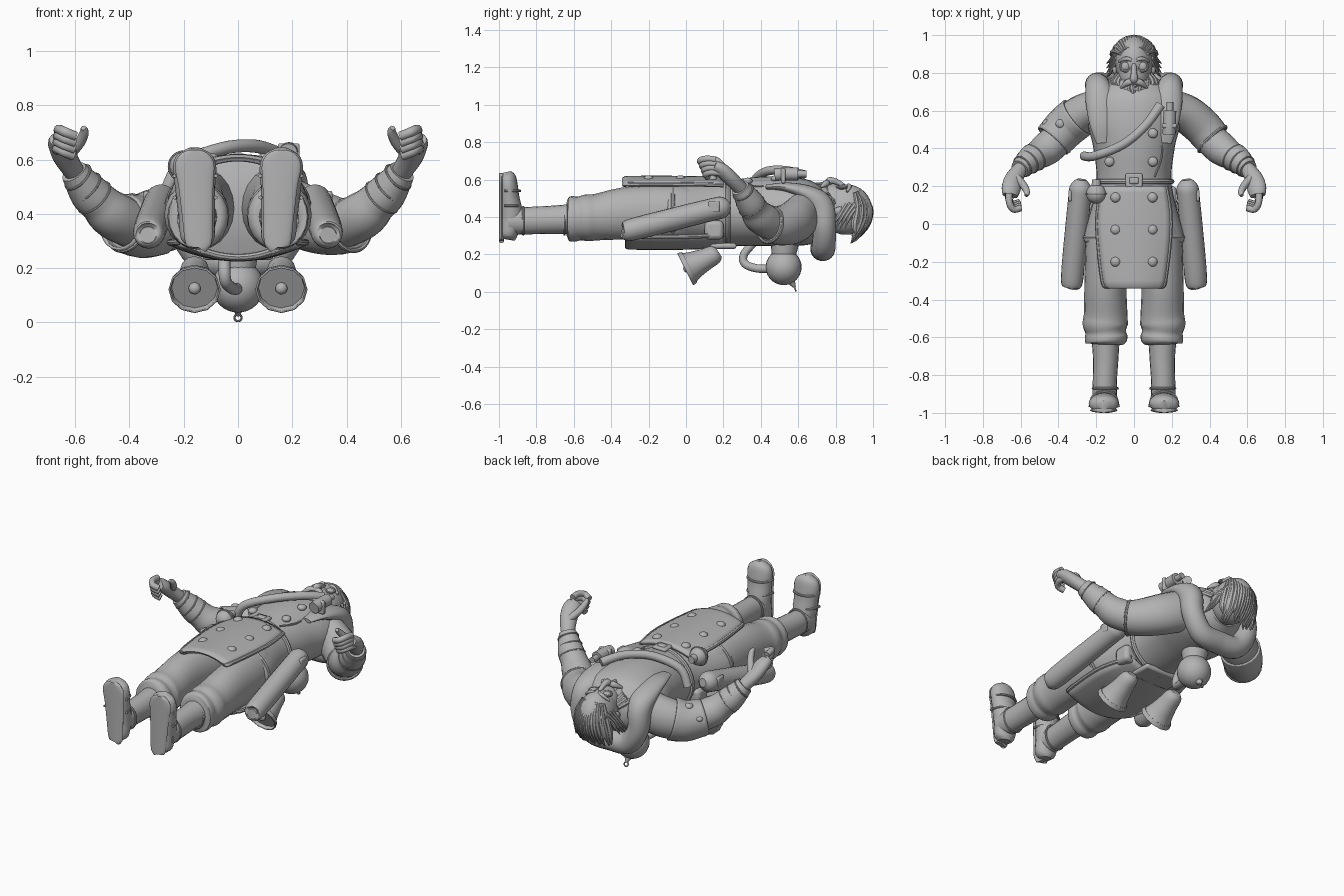
import bpy, bmesh, math, random
from mathutils import Vector, Matrix

default_cube = bpy.data.objects.get("Cube")
if default_cube:
    bpy.data.objects.remove(default_cube, do_unlink=True)
random.seed(4)

# One plain colour for the whole figure
clay = bpy.data.materials.new("plain_grey")
clay.use_nodes = True
grey = (.45, .45, .45, 1)
clay.diffuse_color = grey
clay.node_tree.nodes["Principled BSDF"].inputs["Base Color"].default_value = grey


def finish(name, bm, mirror=False, wall=0, bevel=0):
    """Turn a bmesh into a smooth object, optionally mirrored or thickened."""
    bmesh.ops.recalc_face_normals(bm, faces=bm.faces[:])
    mesh = bpy.data.meshes.new(name)
    bm.to_mesh(mesh)
    bm.free()
    mesh.materials.append(clay)
    mesh.shade_smooth()
    mesh.set_sharp_from_angle(angle=math.radians(40))
    obj = bpy.data.objects.new(name, mesh)
    bpy.context.scene.collection.objects.link(obj)
    if wall:
        solid = obj.modifiers.new("Thickness", 'SOLIDIFY')
        solid.thickness, solid.offset = wall, 0
    if bevel:
        soft = obj.modifiers.new("Soft edge", 'BEVEL')
        soft.width, soft.segments = bevel, 2
    if mirror:
        obj.modifiers.new("Mirror", 'MIRROR')


def spline(stations, steps):
    """Smooth curve through stations of any dimension."""
    points = [Vector(s) for s in stations]
    last = len(points) - 1
    curve = []
    for i in range(last):
        a, b = points[max(i - 1, 0)], points[i]
        c, d = points[i + 1], points[min(i + 2, last)]
        for k in range(steps):
            t = k / steps
            curve.append(b + ((c - a) * t + (a * 2 - b * 5 + c * 4 - d) * t * t
                              + (b * 3 - a - c * 3 + d) * t ** 3) * .5)
    return curve + [points[last]]


def sweep(name, stations, up=(0, 0, 1), sides=20, steps=5, mirror=False, wall=0):
    """Sweep ellipses along stations of x, y, z, half width and half height."""
    curve = spline([tuple(s) + (s[3],) if len(s) == 4 else s for s in stations], steps)
    bm, rings, up = bmesh.new(), [], Vector(up)
    for i, point in enumerate(curve):
        ahead, behind = curve[min(i + 1, len(curve) - 1)], curve[max(i - 1, 0)]
        tangent = Vector((ahead - behind)[:3]).normalized()
        up = (up - tangent * up.dot(tangent)).normalized()
        side, ring = tangent.cross(up), []
        for k in range(sides):
            angle = math.tau * k / sides
            ring.append(bm.verts.new(Vector(point[:3])
                                     + side * math.cos(angle) * max(point[3], .001)
                                     + up * math.sin(angle) * max(point[4], .001)))
        rings.append(ring)
    for low, high in zip(rings, rings[1:]):
        for k in range(sides):
            n = (k + 1) % sides
            bm.faces.new((low[k], low[n], high[n], high[k]))
    if not wall:
        bm.faces.new(rings[0])
        bm.faces.new(rings[-1])
    finish(name, bm, mirror, wall)


def ball(name, centre, size, mirror=False):
    bm = bmesh.new()
    place = Matrix.Translation(centre) @ Matrix.Diagonal((*size, 1))
    bmesh.ops.create_uvsphere(bm, u_segments=24, v_segments=16, radius=1, matrix=place)
    finish(name, bm, mirror)


def block(name, centre, size, mirror=False, bevel=.008):
    bm = bmesh.new()
    place = Matrix.Translation(centre) @ Matrix.Diagonal((*size, 1))
    bmesh.ops.create_cube(bm, size=1, matrix=place)
    finish(name, bm, mirror, bevel=bevel)


def band(name, centre, normal, width, height, thick, mirror=False):
    """Elliptical hoop around an axis."""
    normal = Vector(normal).normalized()
    across = normal.cross(Vector((0, 0, 1))).normalized()
    above = across.cross(normal)
    path = []
    for k in range(25):
        angle = math.tau * k / 24
        p = Vector(centre) + across * math.cos(angle) * width + above * math.sin(angle) * height
        path.append((*p, thick))
    sweep(name, path, up=normal, sides=8, steps=2, mirror=mirror)


def flap(name, stations, bulge, thick):
    """Curved hanging cloth from stations of y, half width and z, with a rolled rim."""
    curve, bm, cols = spline(stations, 4), bmesh.new(), 12
    def spot(row, u):
        return Vector((u * row[1], row[0], row[2] - bulge * u * u))
    grid = [[bm.verts.new(spot(r, k / cols * 2 - 1)) for k in range(cols + 1)] for r in curve]
    for low, high in zip(grid, grid[1:]):
        for k in range(cols):
            bm.faces.new((low[k], low[k + 1], high[k + 1], high[k]))
    finish(name, bm, wall=thick)
    rim = [spot(r, -1) for r in reversed(curve)]
    rim += [spot(curve[0], k / 6 - 1) for k in range(1, 12)] + [spot(r, 1) for r in curve]
    sweep(name + "_rim", [(*p, thick * .6) for p in rim], sides=8, steps=1)


# Coat body and hanging flaps
sweep("coat", [(0, -.1, .42, .25, .16), (0, -.06, .42, .265, .18), (0, .2, .42, .2, .175),
               (0, .4, .43, .215, .185), (0, .55, .43, .25, .185), (0, .68, .42, .24, .165),
               (0, .78, .42, .11, .1)], sides=36)
flap("front_flap", [(-.325, .14, .605), (-.3, .165, .61), (0, .195, .61), (.2, .17, .605)],
     .035, .02)
flap("back_flap", [(-.315, .2, .24), (-.28, .23, .235), (0, .25, .235), (.2, .18, .245)],
     -.06, .02)
band("coat_hem", (0, -.07, .42), (0, 1, 0), .26, .175, .012)
band("belt", (0, .225, .42), (0, 1, 0), .2, .177, .014)
block("buckle", (0, .23, .605), (.09, .075, .02))
block("buckle_plate", (0, .23, .615), (.05, .035, .015))
for y in (.14, -.03, -.2):
    ball("flap_button", (.097, y, .603), (.027, .027, .02), mirror=True)
for x, y, z in ((-.13, .33, .58), (.1, .33, .592), (.1, .48, .605)):
    ball("chest_button", (x, y, z), (.026, .026, .018))
sweep("coat_seam", [(.11, .25, .58, .005), (.15, .4, .565, .005), (.07, .62, .595, .005)],
      sides=6)

# Padded collar running round the nape and down the chest
sweep("collar", [(.16, .43, .56, .04, .012), (.17, .53, .56, .065, .025),
                 (.178, .65, .525, .078, .045), (.19, .72, .46, .068), (.19, .74, .34, .062),
                 (.12, .735, .24, .064), (0, .73, .23, .066)], mirror=True)

# Legs, gathered cuffs and boots
sweep("trouser", [(.145, -.638, .39, .08, .09), (.145, -.625, .39, .108, .117),
                  (.148, -.6, .39, .113, .122), (.15, -.57, .392, .108, .117),
                  (.152, -.53, .395, .12, .125), (.15, -.47, .4, .115, .125),
                  (.15, -.3, .42, .112, .142), (.13, -.05, .42, .12, .15),
                  (.1, .1, .42, .09, .13)], mirror=True)
sweep("boot_shaft", [(.155, -.95, .375, .068, .07), (.155, -.85, .38, .064, .073),
                     (.15, -.72, .385, .067, .075), (.15, -.6, .39, .075, .08)], mirror=True)
for y in (-.87, -.65):
    band("boot_strap", (.152, y, .38), (0, 1, 0), .066, .074, .006, mirror=True)
sweep("boot_foot", [(.148, -.955, .28, .035, .04), (.148, -.95, .31, .062, .05),
                    (.153, -.935, .4, .068, .064), (.158, -.945, .5, .074, .055),
                    (.16, -.95, .57, .08, .05), (.16, -.955, .615, .066, .044),
                    (.16, -.96, .64, .025, .025)], up=(0, 1, 0), mirror=True)
sweep("boot_sole", [(.145, -.986, .275, .025, .014), (.145, -.986, .29, .048, .014),
                    (.15, -.986, .4, .057, .014), (.155, -.986, .5, .064, .014),
                    (.16, -.986, .58, .072, .014), (.16, -.986, .62, .052, .014),
                    (.16, -.986, .636, .02, .014)], up=(0, 1, 0), mirror=True)
for z in (.46, .54):
    sweep("foot_strap", [(.082, -.97, z, .007), (.1, -.91, z, .007), (.158, -.888, z, .007),
                         (.217, -.91, z, .007), (.234, -.97, z, .007)], sides=8, mirror=True)

# Arms with a shoulder guard and laced forearms
sweep("sleeve", [(.19, .62, .41, .095, .12), (.28, .58, .375, .102, .118),
                 (.36, .515, .355, .102, .108), (.415, .45, .358, .098, .097)], mirror=True)
sweep("forearm", [(.36, .49, .345, .085), (.46, .4, .395, .088), (.51, .365, .44, .076),
                  (.55, .34, .48, .073), (.605, .29, .555, .05)], mirror=True)
band("sleeve_cuff", (.415, .45, .358), (.6, -.65, .15), .096, .095, .009, mirror=True)
sweep("shoulder_guard", [(-.3, .565, .37, .11, .12), (-.36, .515, .355, .108, .113),
                         (-.43, .44, .37, .1, .1)], wall=.01)
for x, z in ((-.39, .458), (-.46, .4)):
    ball("sleeve_button", (x, .53, z), (.025, .025, .018))
for k in range(3):
    t = k / 2
    band("forearm_lace", Vector((.53, .352, .46)).lerp(Vector((.59, .305, .535)), t),
         (.6, -.45, .62), .073 - .016 * t, .073 - .016 * t, .005, mirror=True)

# Curled hands
sweep("palm", [(.6, .295, .55, .038, .037), (.635, .24, .605, .048, .038),
               (.65, .19, .65, .052, .037), (.655, .15, .67, .042, .03)], mirror=True)
for k in range(4):
    shift = Vector((.002, .01, -.024)) * (k - 1.5)
    knuckles = [Vector(p) + shift for p in ((.665, .175, .67), (.662, .125, .675),
                                            (.64, .092, .665), (.603, .1, .65))]
    sweep("finger", [(*p, .018) for p in knuckles], sides=10, mirror=True)
sweep("thumb", [(.625, .25, .615, .022), (.585, .205, .66, .02), (.567, .17, .7, .017),
                (.57, .15, .717, .01)], sides=10, mirror=True)

# Head, face and goggles
ball("skull", (0, .855, .44), (.1, .14, .135))
ball("face", (0, .79, .475), (.082, .12, .1))
sweep("neck", [(0, .65, .42, .09), (0, .82, .42, .08)])
sweep("nose", [(0, .845, .565, .012), (0, .8, .59, .016), (0, .765, .592, .022, .02),
               (0, .755, .57, .012)], sides=12)
band("goggle_rim", (.045, .835, .56), (.1, .05, 1), .026, .026, .007, mirror=True)
ball("goggle_lens", (.045, .835, .558), (.024, .024, .014), mirror=True)
sweep("brow", [(.012, .868, .57, .009), (.045, .875, .562, .011), (.08, .86, .535, .006)],
      sides=10, mirror=True)
ball("ear", (.1, .82, .43), (.015, .03, .025), mirror=True)

# Bushy beard, moustache and swept back hair
ball("beard", (0, .72, .5), (.095, .072, .075))
for layer in range(2):
    for k in range(13):
        x = (k - 6) / 6
        tip = .645 + random.uniform(0, .03) + abs(x) * .03 + layer * .04
        curl = random.uniform(-.012, .012)
        sweep("beard_lock", [(x * .088, .79, .53 - abs(x) * .06, .014),
                             (x * .115 + curl, .725 + layer * .02, .57 - abs(x) * .07, .017),
                             (x * .1 - curl, tip, .565 - abs(x) * .06, .004)],
              sides=8, steps=3)
sweep("moustache", [(0, .755, .585, .014), (.035, .748, .578, .018), (.07, .72, .56, .005)],
      sides=10, mirror=True)
for k in range(17):
    x = (k - 8) / 8
    drop = random.uniform(-.03, .03)
    arch = math.sqrt(1 - x * x * .8)
    sweep("hair_lock", [(x * .07, .88 + arch * .05, .52 + arch * .02, .01),
                        (x * .1, .86 + arch * .125, .45, .015),
                        (x * .11, .85 + arch * .115, .36, .02),
                        (x * .115, .87 + arch * .05 + drop, .285 + drop, .003)],
          sides=8, steps=4)
for k in range(4):
    sweep("side_lock", [(.09, .93 - k * .025, .47, .014), (.112, .88 - k * .02, .41, .013),
                        (.145, .85 - k * .025, .34, .002)], sides=8, mirror=True)

# Side canisters
sweep("canister", [(.332, -.338, .322, .03), (.33, -.32, .325, .055), (.32, -.2, .355, .061),
                   (.29, .12, .435, .06), (.282, .2, .453, .056), (.278, .235, .46, .025)],
      mirror=True)
block("canister_clip", (.338, .15, .455), (.02, .06, .06), mirror=True)

# Chest hose, flask and hip ball
sweep("chest_hose", [(-.265, .36, .48, .024), (-.21, .36, .58, .024), (-.06, .42, .64, .024),
                     (.06, .52, .65, .024), (.14, .63, .625, .026)])
sweep("flask", [(.185, .475, .625, .034), (.187, .52, .63, .034), (.19, .6, .63, .034)])
sweep("flask_neck", [(.19, .6, .63, .018), (.19, .645, .63, .018)], sides=12)
block("flask_holder", (.187, .52, .62), (.08, .025, .08))
ball("hip_ball", (-.2, .16, .575), (.053, .053, .053))
band("hip_ball_ring", (-.2, .16, .575), (0, 1, 0), .054, .054, .005)
sweep("hip_ball_cap", [(-.2, .2, .58, .025), (-.2, .235, .58, .022)], sides=12)
block("belt_pouch", (.18, .15, .33), (.09, .1, .1), mirror=True, bevel=.02)

# Back tank with ring, hose and flared nozzles
ball("back_tank", (0, .522, .132), (.096, .096, .096))
sweep("tank_spike", [(0, .56, .06, .025), (0, .575, .035, .012), (0, .58, .025, .008)], sides=12)
band("tank_ring", (0, .583, .017), (0, 1, .3), .013, .013, .004)
sweep("tank_mount", [(0, .52, .17, .06), (0, .53, .28, .08)], up=(0, 1, 0))
sweep("back_hose", [(0, .46, .125, .022), (-.02, .38, .125, .022), (-.045, .315, .15, .022),
                    (-.05, .31, .2, .022), (-.05, .36, .26, .022)])
block("back_plate", (0, .2, .245), (.26, .14, .03), bevel=.012)
sweep("nozzle", [(.16, .175, .212, .03), (.16, .155, .2, .05), (.16, .1, .172, .06),
                 (.16, .045, .145, .074), (.16, .012, .128, .088)], sides=12, mirror=True)
sweep("nozzle_rim", [(.16, .018, .131, .087), (.16, -.004, .12, .093)], sides=12,
      mirror=True, wall=.007)
ball("nozzle_knob", (.16, .005, .125), (.022, .02, .022), mirror=True)
